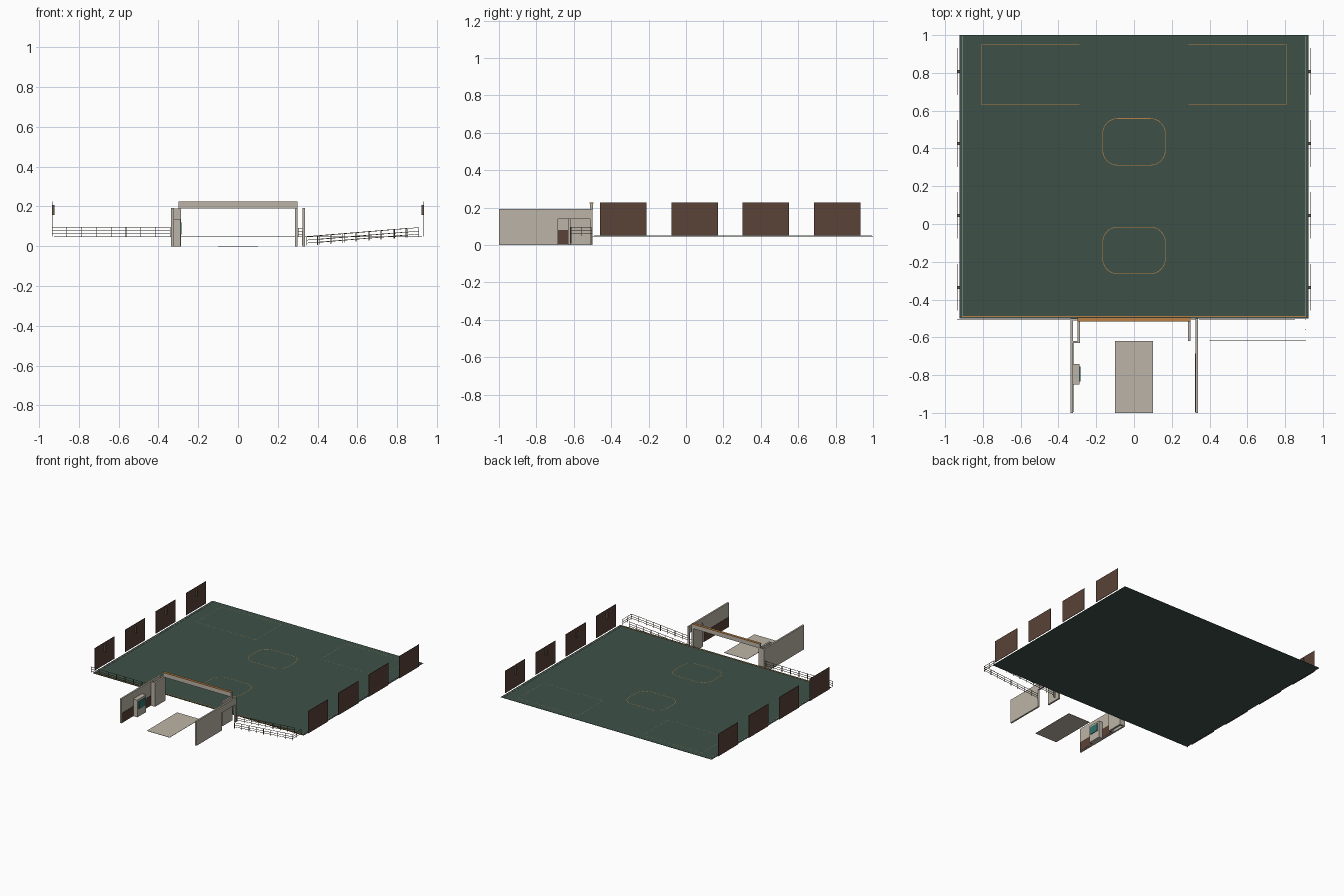
import bpy, bmesh, math
from mathutils import Vector

if "Cube" in bpy.data.objects:
    bpy.data.objects.remove(bpy.data.objects["Cube"])


def material(name, rgb):
    m = bpy.data.materials.new(name)
    m.diffuse_color = (*rgb, 1)
    m.use_nodes = True
    m.node_tree.nodes["Principled BSDF"].inputs["Base Color"].default_value = m.diffuse_color
    return m


GREEN = material("floor green", (0.047, 0.082, 0.063))
BEIGE = material("wall beige", (0.50, 0.455, 0.385))
BROWN = material("panel brown", (0.10, 0.054, 0.038))
ORANGE = material("line orange", (0.50, 0.22, 0.06))
BRONZE = material("rail bronze", (0.15, 0.11, 0.07))
PALE = material("pale line", (0.42, 0.44, 0.40))
TEAL = material("screen teal", (0.03, 0.16, 0.15))

FLOOR = 0.048


def finish(name, bm, mat):
    me = bpy.data.meshes.new(name)
    bm.to_mesh(me)
    bm.free()
    me.materials.append(mat)
    ob = bpy.data.objects.new(name, me)
    bpy.context.collection.objects.link(ob)
    return ob


def add_box(bm, x0, x1, y0, y1, z0, z1):
    vs = bmesh.ops.create_cube(bm, size=1)["verts"]
    for v in vs:
        v.co = Vector(((x0 + x1) / 2 + v.co.x * (x1 - x0),
                       (y0 + y1) / 2 + v.co.y * (y1 - y0),
                       (z0 + z1) / 2 + v.co.z * (z1 - z0)))


def boxes(name, mat, *specs):
    bm = bmesh.new()
    for s in specs:
        add_box(bm, *s)
    return finish(name, bm, mat)


def add_bar(bm, a, b, r=0.0015):
    # square bar between two points
    a, b = Vector(a), Vector(b)
    d = b - a
    rot = d.to_track_quat('Z', 'Y').to_matrix().to_4x4()
    vs = bmesh.ops.create_cube(bm, size=1)["verts"]
    for v in vs:
        v.co = (a + b) / 2 + rot @ Vector((v.co.x * 2 * r, v.co.y * 2 * r, v.co.z * d.length))


def railing(name, a, b, posts):
    # posts and three rails from foot point a to foot point b
    a, b = Vector(a), Vector(b)
    bm = bmesh.new()
    for i in range(posts):
        p = a.lerp(b, i / (posts - 1))
        add_bar(bm, p, p + Vector((0, 0, 0.045)))
    for h in (0.012, 0.027, 0.045):
        up = Vector((0, 0, h))
        add_bar(bm, a + up, b + up, 0.0012)
    return finish(name, bm, BRONZE)


def outline(name, mat, x0, x1, y0, y1, r, w, steps=8):
    # flat ring with rounded corners
    bm = bmesh.new()
    rings = []
    for off in (0, w):
        ring = []
        for cx, cy, start in ((x1 - r, y1 - r, 0), (x0 + r, y1 - r, 90),
                              (x0 + r, y0 + r, 180), (x1 - r, y0 + r, 270)):
            for i in range(steps + 1):
                t = math.radians(start + 90 * i / steps)
                ring.append(bm.verts.new((cx + (r - off) * math.cos(t),
                                          cy + (r - off) * math.sin(t), FLOOR + 0.0015)))
        rings.append(ring)
    n = len(rings[0])
    for i in range(n):
        j = (i + 1) % n
        bm.faces.new((rings[0][i], rings[0][j], rings[1][j], rings[1][i]))
    return finish(name, bm, mat)


# Main floor and entrance mat
boxes("floor", GREEN, (-0.925, 0.925, -0.5, 1.0, FLOOR - 0.002, FLOOR))
boxes("entrance_mat", BEIGE, (-0.1, 0.1, -1.0, -0.62, 0, 0.002))

# Floor markings
for i, y in enumerate((-0.265, 0.31)):
    outline(f"rounded_marking_{i + 1}", ORANGE, -0.167, 0.167, y, y + 0.25, 0.08, 0.003)
for i, x in enumerate((-0.81, 0.285)):
    outline(f"corner_marking_{i + 1}", ORANGE, x, x + 0.525, 0.63, 0.95, 0.004, 0.0015, 1)
boxes("front_floor_strip", ORANGE, (-0.91, 0.91, -0.492, -0.486, FLOOR, FLOOR + 0.002))
boxes("side_floor_lines", PALE, *[(x - 0.002, x + 0.002, -0.486, 0.995, FLOOR, FLOOR + 0.002)
                                  for x in (-0.909, 0.909)])

# Side panels with a wall lamp on the inner face
for s, side in ((-1, "left"), (1, "right")):
    panels, lamps = [], []
    for k in range(4):
        c = -0.335 + k * 0.381
        panels.append((s * 0.935 - 0.0015, s * 0.935 + 0.0015, c - 0.124, c + 0.124, 0.05, 0.226))
        xs = sorted((s * 0.934, s * 0.922))
        lamps.append((*xs, c - 0.008, c + 0.008, 0.157, 0.208))
    boxes(f"{side}_panels", BROWN, *panels)
    boxes(f"{side}_wall_lamps", BRONZE, *lamps)

# Entrance walls, the right one with a doorway onto the ramp
boxes("left_entrance_wall", BEIGE, (-0.336, -0.323, -1.0, -0.5, 0, 0.193))
boxes("right_entrance_wall", BEIGE,
      (0.325, 0.338, -1.0, -0.685, 0, 0.193),
      (0.325, 0.338, -0.685, -0.512, 0.14, 0.193),
      (0.325, 0.338, -0.512, -0.5, 0, 0.193))
boxes("left_wainscot", BROWN, (-0.323, -0.321, -0.995, -0.63, 0.004, 0.08))
boxes("right_wainscot", BROWN, (0.323, 0.325, -0.995, -0.685, 0.004, 0.08))

# Gate pillars and beam
boxes("left_gate_pillar", BEIGE,
      (-0.300, -0.286, -0.62, -0.5, 0, 0.19),
      (-0.323, -0.286, -0.63, -0.62, 0, 0.19),
      (-0.323, -0.300, -0.512, -0.5, 0, 0.19))
boxes("right_gate_pillar", BEIGE, (0.286, 0.300, -0.62, -0.5, 0, 0.19))
boxes("gate_beam", BEIGE, (-0.30, 0.30, -0.514, -0.496, 0.19, 0.222))
boxes("gate_beam_trim", ORANGE, (-0.30, 0.30, -0.515, -0.495, 0.222, 0.226))

# Kiosk on the left wall
boxes("kiosk", BEIGE, (-0.323, -0.288, -0.85, -0.74, 0, 0.137))
boxes("kiosk_screen", TEAL, (-0.288, -0.283, -0.835, -0.755, 0.06, 0.12))

# Front railing and sloped ramp railings
railing("left_front_railing", (-0.935, -0.505, 0.05), (-0.34, -0.505, 0.05), 9)
railing("ramp_inner_railing", (0.345, -0.505, 0.004), (0.85, -0.505, 0.045), 9)
railing("ramp_outer_railing", (0.40, -0.615, 0.007), (0.908, -0.615, 0.049), 9)
railing("ramp_end_railing", (0.908, -0.615, 0.049), (0.908, -0.505, 0.049), 3)
railing("gate_side_railing", (0.302, -0.505, 0.046), (0.325, -0.505, 0.046), 2)
